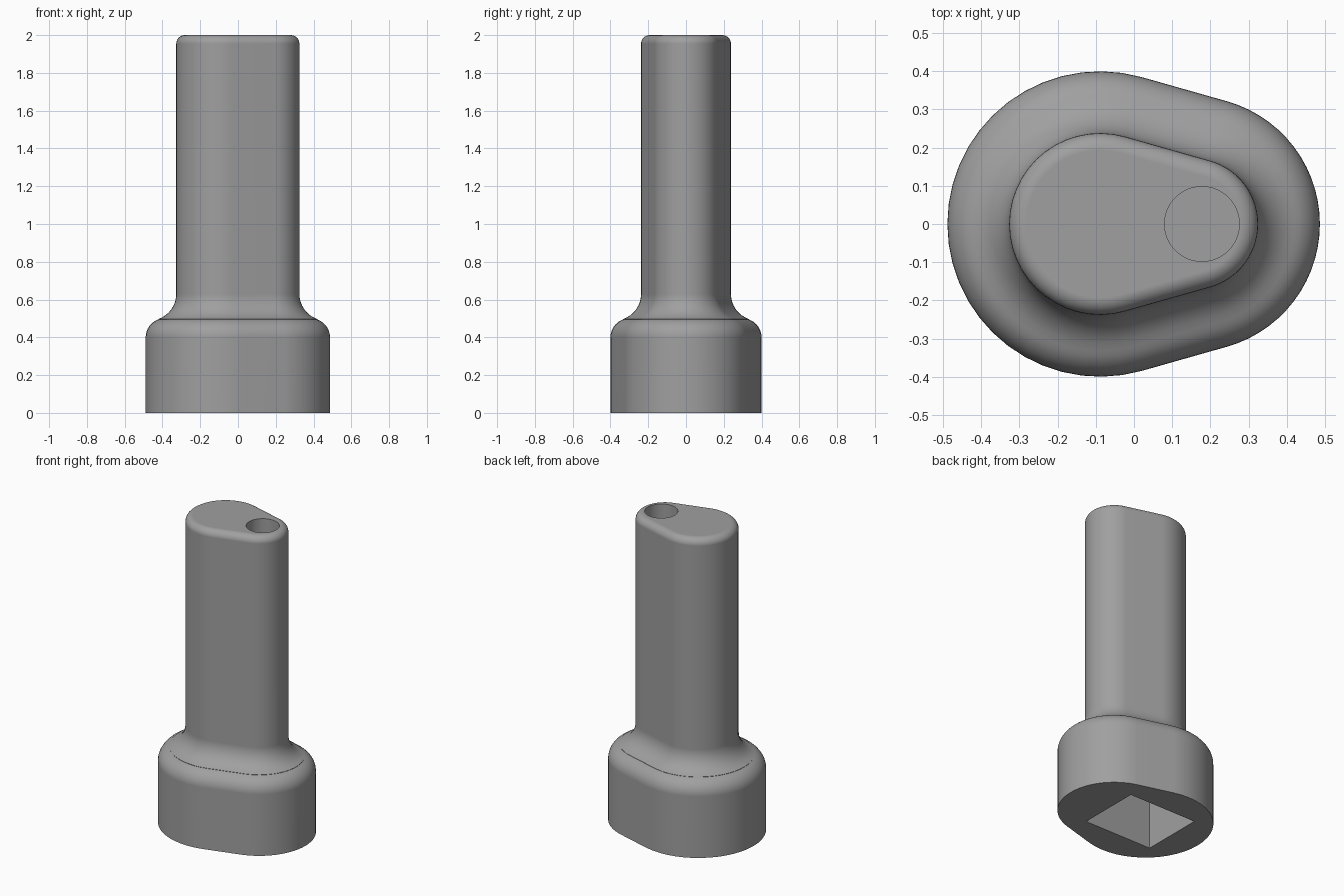
import bpy, bmesh, math

if "Cube" in bpy.data.objects:
    bpy.data.objects.remove(bpy.data.objects["Cube"])

grey = bpy.data.materials.new("mid grey")
grey.diffuse_color = (0.35, 0.35, 0.35, 1)
grey.use_nodes = True
grey.node_tree.nodes["Principled BSDF"].inputs["Base Color"].default_value = grey.diffuse_color

# Outline: hull of a large and a small circle, grown outward by d
X1, R1 = -0.089, 0.238
X2, R2 = 0.153, 0.172
SPLIT = math.acos((R1 - R2) / (X2 - X1))   # angle of the tangent points
SEG = 28


def outline(d):
    pts = []
    for cx, r, a0, a1 in ((X1, R1, SPLIT, 2 * math.pi - SPLIT),
                          (X2, R2, -SPLIT, SPLIT)):
        for i in range(SEG + 1):
            a = a0 + (a1 - a0) * i / SEG
            pts.append((cx + (r + d) * math.cos(a), (r + d) * math.sin(a)))
    return pts


def arc(cx, cz, r, a0, a1, n):
    return [(cx + r * math.cos(math.radians(a0 + (a1 - a0) * i / n)),
             cz + r * math.sin(math.radians(a0 + (a1 - a0) * i / n)))
            for i in range(n + 1)]


# Side profile as (outward offset, height): base, shoulder, neck fillet, rounded top
profile = [(0.162, 0.0)]
profile += arc(0.062, 0.40, 0.10, 0, 71, 8)
profile += arc(0.141, 0.63, 0.141, 251, 180, 8)
profile += arc(-0.045, 1.955, 0.045, 0, 90, 7)


def link(name, bm):
    bmesh.ops.recalc_face_normals(bm, faces=bm.faces)
    me = bpy.data.meshes.new(name)
    bm.to_mesh(me)
    bm.free()
    me.materials.append(grey)
    ob = bpy.data.objects.new(name, me)
    bpy.context.collection.objects.link(ob)
    return ob


# Handle body
bm = bmesh.new()
rings = [[bm.verts.new((x, y, z)) for x, y in outline(d)] for d, z in profile]
n = len(rings[0])
for lo, hi in zip(rings, rings[1:]):
    for i in range(n):
        j = (i + 1) % n
        bm.faces.new((lo[i], lo[j], hi[j], hi[i]))
bm.faces.new(rings[0][::-1])
bm.faces.new(rings[-1])
body = link("handle_body", bm)

# Rectangular socket in the underside
bm = bmesh.new()
bmesh.ops.create_cube(bm, size=1)
for v in bm.verts:
    v.co = (v.co.x * 0.488 - 0.048, v.co.y * 0.41, v.co.z * 0.8)
socket = link("socket_cutter", bm)

# Round blind hole in the top
bm = bmesh.new()
bmesh.ops.create_cone(bm, cap_ends=True, segments=48, radius1=0.098,
                      radius2=0.098, depth=0.8)
bmesh.ops.translate(bm, verts=bm.verts, vec=(0.178, 0, 2.0))
hole = link("hole_cutter", bm)

bpy.context.view_layer.objects.active = body
body.select_set(True)
for cutter in (socket, hole):
    cutter.hide_render = True
    mod = body.modifiers.new("cut", 'BOOLEAN')
    mod.operation = 'DIFFERENCE'
    mod.solver = 'EXACT'
    mod.object = cutter
    bpy.ops.object.modifier_apply(modifier=mod.name)
    bpy.data.objects.remove(cutter)

# Smooth walls with crisp edges
bpy.ops.object.shade_smooth_by_angle(angle=math.radians(30))
weighted = body.modifiers.new("weighted normals", 'WEIGHTED_NORMAL')
weighted.keep_sharp = True
